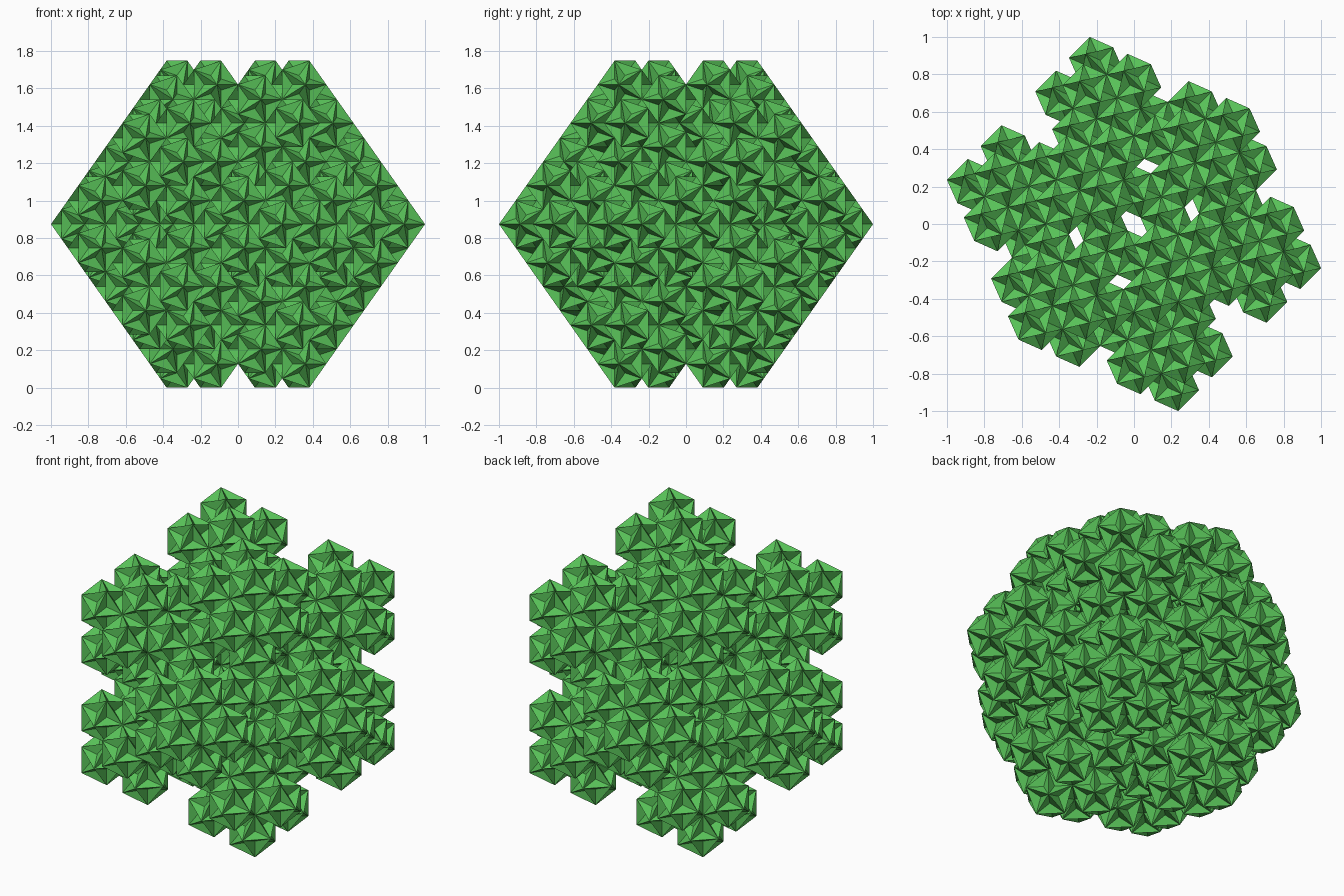
import bpy, bmesh
from math import sqrt
from mathutils import Vector

if "Cube" in bpy.data.objects:
    bpy.data.objects.remove(bpy.data.objects["Cube"])

PHI = (1 + sqrt(5)) / 2
U = Vector((-1, 1, 0)) / sqrt(2)   # horizontal axes turned by 45 degrees
V = Vector((1, 1, 0)) / sqrt(2)
W = Vector((0, 0, 1))

# The 12 icosahedron corners (edge length 2), one edge on top
CORNERS = []
for s in (1, -1):
    for t in (1, -1):
        for a, b, c in ((s * PHI, t, 0), (0, s * PHI, t), (t, 0, s * PHI)):
            CORNERS.append(U * a + V * b + W * c)

# Half edges of star, cluster and whole, so that neighbours touch along edges
TOTAL = sqrt(2) / PHI ** 2
STAR = TOTAL / (1 + PHI + PHI ** 3)
CLUSTER = STAR * PHI
WHOLE = STAR * PHI ** 3
HEIGHT = PHI * TOTAL
DIMPLE = PHI / (3 * PHI + 2)       # depth of the pit in each triangle


def adjacent(i, j):
    return abs((CORNERS[i] - CORNERS[j]).length - 2) < 0.01


TRIANGLES = [(i, j, k) for i in range(12) for j in range(i) for k in range(j)
             if adjacent(i, j) and adjacent(j, k) and adjacent(i, k)]


def add_star(bm, centre):
    """Icosahedron with every triangle pushed in to a three-sided pit."""
    verts = [bm.verts.new(centre + p * STAR) for p in CORNERS]
    for tri in TRIANGLES:
        i, j, k = tri
        a, b, c = (CORNERS[n] for n in tri)
        if (b - a).cross(c - a).dot(a) < 0:
            j, k = k, j
        pit = bm.verts.new(centre + (a + b + c) * DIMPLE * STAR)
        for p, q in ((i, j), (j, k), (k, i)):
            bm.faces.new((verts[p], verts[q], pit))


# Cluster of twelve dimpled stars
bm = bmesh.new()
for p in CORNERS:
    add_star(bm, p * CLUSTER)
mesh = bpy.data.meshes.new("star_cluster")
bm.to_mesh(mesh)
bm.free()

green = bpy.data.materials.new("green")
green.diffuse_color = (0.1, 0.55, 0.1, 1)
green.use_nodes = True
green.node_tree.nodes["Principled BSDF"].inputs["Base Color"].default_value = green.diffuse_color
mesh.materials.append(green)

# Twelve clusters placed on the large icosahedron
for n, p in enumerate(CORNERS):
    ob = bpy.data.objects.new(f"star_cluster_{n + 1}", mesh)
    ob.location = p * WHOLE + W * HEIGHT
    bpy.context.collection.objects.link(ob)
